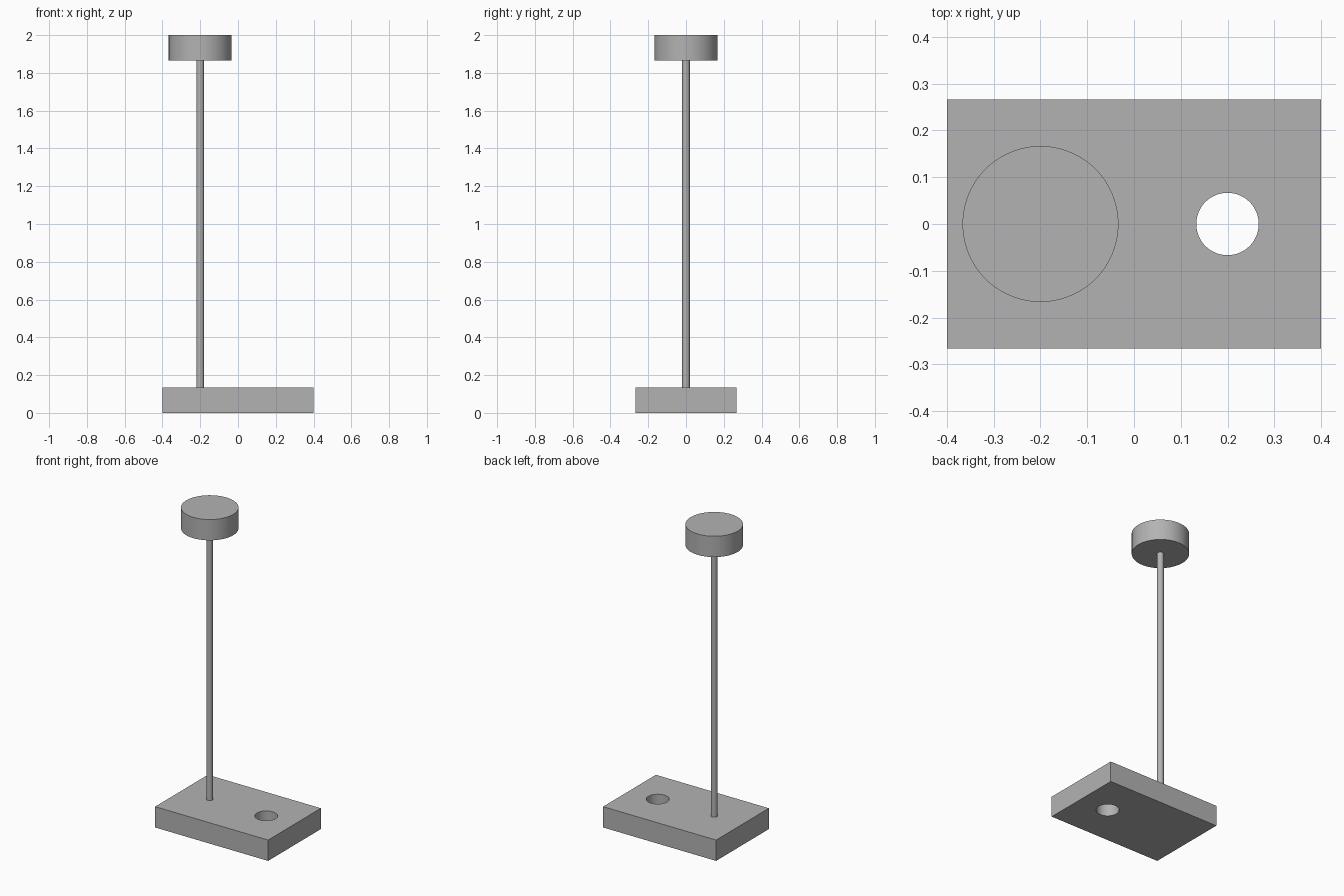
import bpy
import math

cube = bpy.data.objects.get("Cube")
if cube:
    bpy.data.objects.remove(cube, do_unlink=True)

# Single grey material
GREY = (0.45, 0.45, 0.45, 1.0)
grey = bpy.data.materials.new("plain grey")
grey.use_nodes = True
grey.diffuse_color = GREY
grey.node_tree.nodes["Principled BSDF"].inputs["Base Color"].default_value = GREY

BASE_TOP = 0.1333
DISC_BOTTOM = 1.8667
POST_X, HOLE_X = -0.2, 0.2


def finish(obj, name):
    obj.name = obj.data.name = name
    obj.data.materials.clear()
    obj.data.materials.append(grey)
    bpy.ops.object.select_all(action="DESELECT")
    obj.select_set(True)
    bpy.context.view_layer.objects.active = obj
    bpy.ops.object.shade_smooth_by_angle(angle=math.radians(30))


def cylinder(x, radius, bottom, top):
    bpy.ops.mesh.primitive_cylinder_add(
        vertices=96, radius=radius, depth=top - bottom,
        location=(x, 0, (bottom + top) / 2))
    return bpy.context.object


# Base block
bpy.ops.mesh.primitive_cube_add(size=1, location=(0, 0, BASE_TOP / 2))
base = bpy.context.object
base.scale = (0.8, 0.5333, BASE_TOP)
bpy.ops.object.transform_apply(location=False, rotation=False, scale=True)

# Round hole through the base
cutter = cylinder(HOLE_X, 0.0667, -0.1, BASE_TOP + 0.1)
cutter.hide_render = True
cut = base.modifiers.new("hole", "BOOLEAN")
cut.operation = "DIFFERENCE"
cut.solver = "EXACT"
cut.object = cutter
bpy.context.view_layer.objects.active = base
bpy.ops.object.modifier_apply(modifier=cut.name)
bpy.data.objects.remove(cutter, do_unlink=True)
finish(base, "base")

# Thin post and the disc on top of it
finish(cylinder(POST_X, 0.02, BASE_TOP, DISC_BOTTOM), "post")
finish(cylinder(POST_X, 0.1667, DISC_BOTTOM, 2.0), "top_disc")
